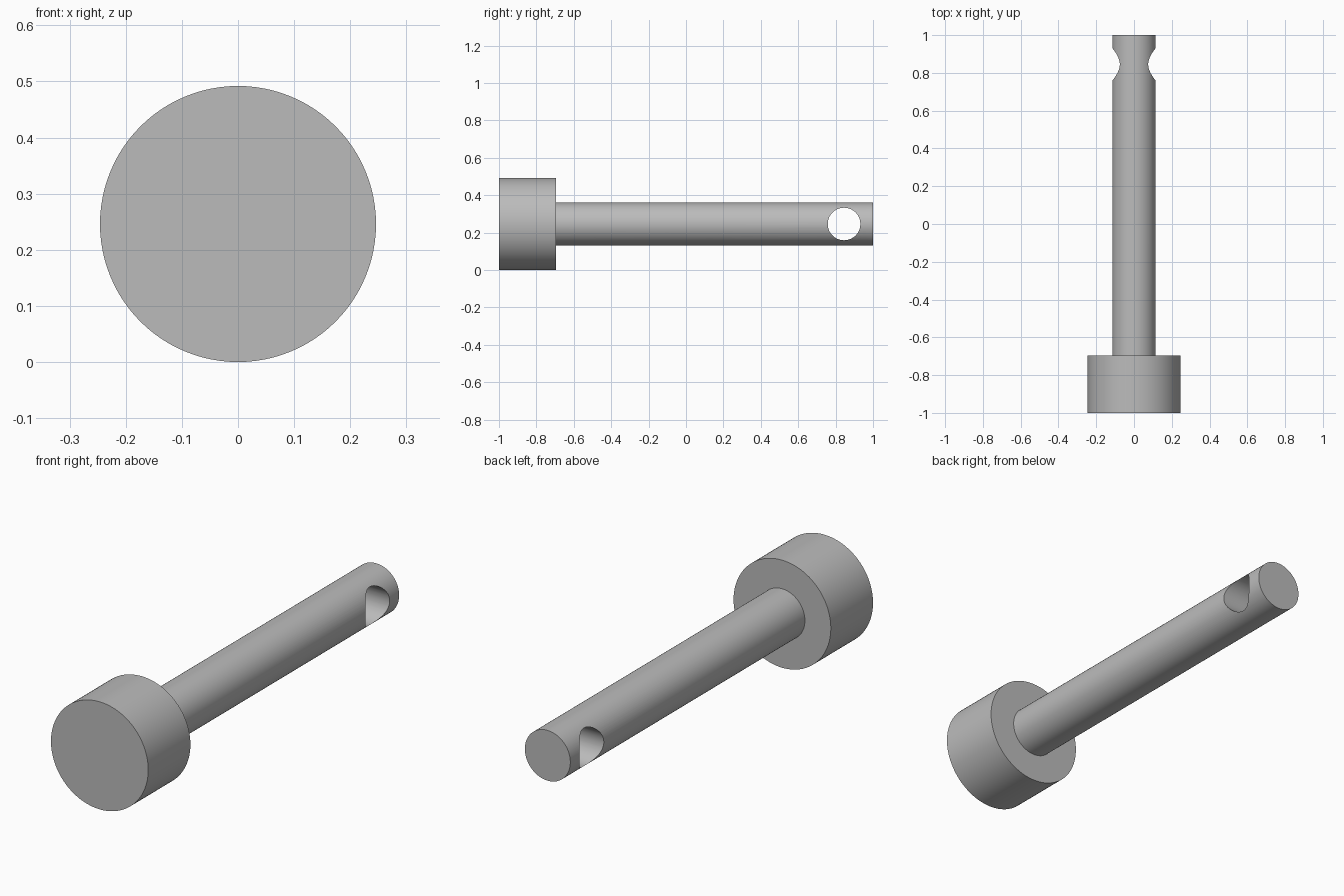
import bpy, bmesh, math
from mathutils import Matrix, Vector

cube = bpy.data.objects.get("Cube")
if cube:
    bpy.data.objects.remove(cube, do_unlink=True)

HEAD_R, SHAFT_R, HOLE_R = 0.246, 0.115, 0.087
HEAD_BACK, HOLE_Y = -0.695, 0.845
SEGMENTS = 96

steel = bpy.data.materials.new("plain grey steel")
steel.use_nodes = True
grey = (0.5, 0.5, 0.5, 1)
steel.diffuse_color = grey
steel.node_tree.nodes["Principled BSDF"].inputs["Base Color"].default_value = grey


def add_object(name, bm):
    bmesh.ops.recalc_face_normals(bm, faces=bm.faces)
    mesh = bpy.data.meshes.new(name)
    bm.to_mesh(mesh)
    bm.free()
    mesh.materials.append(steel)
    obj = bpy.data.objects.new(name, mesh)
    bpy.context.collection.objects.link(obj)
    return obj


# Head and shaft: one stepped profile of (radius, y), turned about the y axis
profile = [(HEAD_R, -1), (HEAD_R, HEAD_BACK), (SHAFT_R, HEAD_BACK), (SHAFT_R, 1)]
bm = bmesh.new()
verts = [bm.verts.new((r, y, HEAD_R)) for r, y in profile]
edges = [bm.edges.new(pair) for pair in zip(verts, verts[1:])]
bmesh.ops.spin(bm, geom=verts + edges, cent=(0, 0, HEAD_R), axis=(0, 1, 0),
               angle=math.tau, steps=SEGMENTS, use_merge=True)
bmesh.ops.remove_doubles(bm, verts=bm.verts, dist=1e-5)
# Flat end caps
bmesh.ops.holes_fill(bm, edges=[e for e in bm.edges if e.is_boundary], sides=0)
pin = add_object("headed_pin", bm)

# Cross hole near the shaft end
bm = bmesh.new()
bmesh.ops.create_cone(bm, cap_ends=True, segments=SEGMENTS, radius1=HOLE_R,
                      radius2=HOLE_R, depth=1,
                      matrix=Matrix.Translation(Vector((0, HOLE_Y, HEAD_R)))
                      @ Matrix.Rotation(math.pi / 2, 4, 'Y'))
cutter = add_object("hole_cutter", bm)
cutter.hide_render = True

cut = pin.modifiers.new("cross_hole", 'BOOLEAN')
cut.operation = 'DIFFERENCE'
cut.solver = 'EXACT'
cut.object = cutter

bpy.ops.object.select_all(action='DESELECT')
bpy.context.view_layer.objects.active = pin
pin.select_set(True)
bpy.ops.object.modifier_apply(modifier=cut.name)
bpy.data.objects.remove(cutter, do_unlink=True)
bpy.ops.object.shade_smooth_by_angle(angle=math.radians(30))
